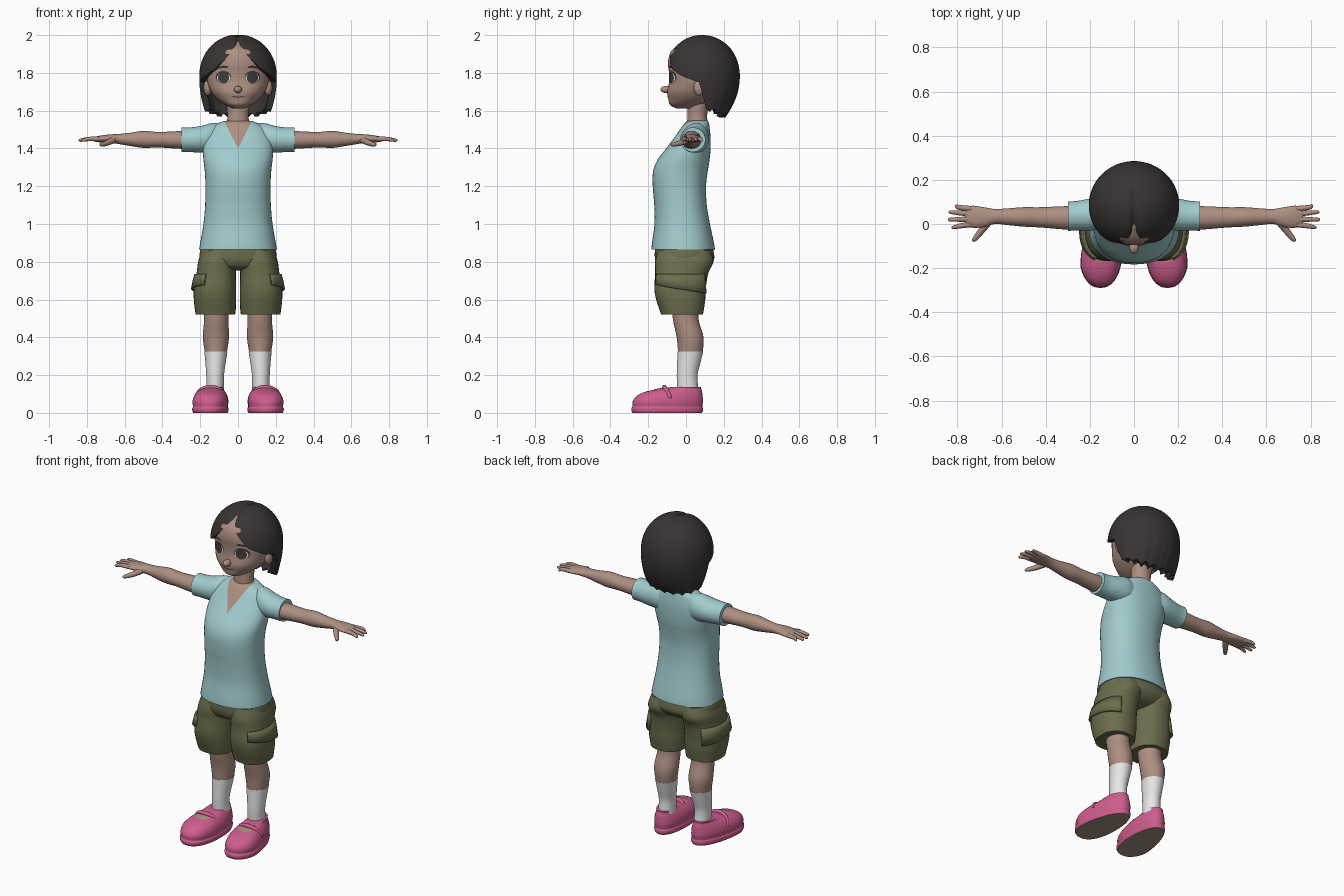
import bpy, bmesh, math
from mathutils import Vector
from mathutils.bvhtree import BVHTree

if "Cube" in bpy.data.objects:
    bpy.data.objects.remove(bpy.data.objects["Cube"])


def material(name, rgb):
    m = bpy.data.materials.new(name)
    m.diffuse_color = (*rgb, 1)
    m.use_nodes = True
    m.node_tree.nodes["Principled BSDF"].inputs["Base Color"].default_value = m.diffuse_color
    return m


SKIN = material("skin", (0.42, 0.275, 0.22))
HAIR = material("dark_hair", (0.04, 0.034, 0.034))
SHIRT = material("pale_teal", (0.36, 0.60, 0.62))
SHORTS = material("olive", (0.15, 0.155, 0.075))
WHITE = material("white", (0.8, 0.8, 0.8))
PINK = material("pink", (0.62, 0.11, 0.27))
SOLE = material("sole_tan", (0.36, 0.27, 0.22))
IRIS = material("dark_iris", (0.05, 0.045, 0.045))
LIP = material("lip_brown", (0.16, 0.075, 0.065))


def make(name, verts, faces, mats, mirror=False, fix=True):
    me = bpy.data.meshes.new(name)
    me.from_pydata([tuple(v) for v in verts], [], faces)
    bm = bmesh.new()
    bm.from_mesh(me)
    if fix:
        bmesh.ops.recalc_face_normals(bm, faces=bm.faces)
    bm.to_mesh(me)
    bm.free()
    me.shade_smooth()
    me.set_sharp_from_angle(angle=math.radians(45))
    for m in mats:
        me.materials.append(m)
    ob = bpy.data.objects.new(name, me)
    bpy.context.collection.objects.link(ob)
    if mirror:
        ob.modifiers.new("mirror", 'MIRROR')
    return ob


def spline(keys, sub):
    """Smooth interpolation through tuples of numbers."""
    out = []
    for i in range(len(keys) - 1):
        p0, p1 = keys[max(i - 1, 0)], keys[i]
        p2, p3 = keys[i + 1], keys[min(i + 2, len(keys) - 1)]
        for j in range(sub):
            t = j / sub
            out.append(tuple(0.5 * (2 * b + (c - a) * t + (2 * a - 5 * b + 4 * c - d) * t * t
                                    + (3 * b - a - 3 * c + d) * t ** 3)
                             for a, b, c, d in zip(p0, p1, p2, p3)))
    return out + [tuple(keys[-1])]


def around(a, p=2):
    c, s = math.cos(a), math.sin(a)
    return (math.copysign(abs(c) ** (2 / p), c), math.copysign(abs(s) ** (2 / p), s))


def skin_rows(rows):
    """Faces joining closed rows, with a cap at both ends."""
    n = len(rows[0])
    faces = [(r * n + i, r * n + (i + 1) % n, (r + 1) * n + (i + 1) % n, (r + 1) * n + i)
             for r in range(len(rows) - 1) for i in range(n)]
    faces.append(tuple(range(n)))
    faces.append(tuple(range((len(rows) - 1) * n, len(rows) * n)))
    return [v for r in rows for v in r], faces


def loft(name, keys, mats, axis='z', n=32, sub=4, p=2, mirror=False, warp=None):
    """Keys: position along the axis, two centre values, two radii."""
    rows = []
    for t, c1, c2, r1, r2 in spline(keys, sub):
        row = []
        for i in range(n):
            u, v = around(2 * math.pi * i / n, p)
            a, b = c1 + r1 * u, c2 + r2 * v
            q = {'z': (a, b, t), 'x': (t, a, b), 'y': (a, t, b)}[axis]
            row.append(warp(*q) if warp else q)
        rows.append(row)
    return make(name, *skin_rows(rows), mats, mirror)


def fb(z, front, back, rx, x=0):
    return (z, x, (front + back) / 2, rx, (back - front) / 2)


def tube(name, pts, mat, n=12, mirror=True):
    """Points: x, y, z, radius; rounded at both ends."""
    pts = spline(pts, 5)
    P = [Vector(q[:3]) for q in pts]
    rows = []
    for i, q in enumerate(pts):
        d = (P[min(i + 1, len(P) - 1)] - P[max(i - 1, 0)]).normalized()
        side = d.cross(Vector((0, 0, 1))).normalized()
        up = side.cross(d)
        ends = {0: [(-.8, .5), (0, 1)], len(P) - 1: [(0, 1), (.8, .5)]}
        for push, f in ends.get(i, [(0, 1)]):
            rows.append([P[i] + q[3] * (d * push + f * (side * math.cos(a) + up * math.sin(a)))
                         for a in (2 * math.pi * k / n for k in range(n))])
    return make(name, *skin_rows(rows), [mat], mirror)


def blob(name, c, r, mat, mirror=False):
    keys = [(c[2] + r[2] * math.sin(a), c[0], c[1], r[0] * math.cos(a), r[1] * math.cos(a))
            for a in (math.radians(-88 + 176 * k / 12) for k in range(13))]
    return loft(name, keys, [mat], n=20, sub=1, mirror=mirror)


def plate(name, target, c, r, mat, lift, tilt=0, bend=0, down=False, mirror=True):
    """Thin oval laid on the target, seen from the front or from above."""
    me = target.data
    tree = BVHTree.FromPolygons([v.co for v in me.vertices], [q.vertices for q in me.polygons])
    d = Vector((0, 0, -1)) if down else Vector((0, 1, 0))
    n, verts, faces = 24, [], []
    for k in (0.02, 0.35, 0.7, 1):
        for i in range(n):
            a = 2 * math.pi * i / n
            u, v = k * math.cos(a), k * math.sin(a)
            x, w = c[0] + r[0] * u, c[1] + r[1] * v + tilt * u + bend * u * u
            o = Vector((x, w, 1)) if down else Vector((x, -1, w))
            hit = tree.ray_cast(o, d)[0]
            verts.append((hit if hit else o + d * 0.9) - d * lift)
    for k in range(3):
        for i in range(n):
            j = (i + 1) % n
            faces.append((k * n + i, (k + 1) * n + i, (k + 1) * n + j, k * n + j))
    faces.append(tuple(range(n)))
    return make(name, verts, faces, [mat], mirror, fix=False)


# Head, neck, nose and ears
head = loft("head", [fb(1.612, -.05, .06, .03), fb(1.63, -.085, .1, .068), fb(1.66, -.093, .15, .11),
                     fb(1.70, -.1, .18, .142), fb(1.75, -.09, .2, .162), fb(1.80, -.09, .22, .168),
                     fb(1.86, -.095, .22, .16), fb(1.92, -.075, .2, .13), fb(1.965, -.01, .15, .06)],
            [SKIN], n=48, p=2.15)
loft("neck", [(1.44, 0, .055, .062, .055), (1.52, 0, .06, .06, .055), (1.58, 0, .06, .056, .052),
              (1.66, 0, .07, .065, .06)], [SKIN])
blob("nose", (0, -.105, 1.712), (.021, .03, .019), SKIN)
blob("ear", (.16, .07, 1.722), (.022, .03, .043), SKIN, True)

# Eyes, brows and mouth
plate("eye_lash", head, (.077, 1.777), (.041, .033), HAIR, .001)
plate("eye_white", head, (.076, 1.773), (.036, .028), WHITE, .003)
plate("iris", head, (.076, 1.774), (.03, .029), IRIS, .005)
plate("brow", head, (.08, 1.832), (.03, .006), HAIR, .003, tilt=-.003, bend=-.006)
plate("mouth", head, (0, 1.672), (.04, .004), LIP, .002, bend=.006, mirror=False)

# Hair: a dome whose lower edge frames the face and hangs behind the ears
HAIRLINE = [(0, 1.925), (15, 1.895), (37, 1.82), (60, 1.78), (86, 1.75), (93, 1.60), (140, 1.57), (181, 1.565)]


def hair_edge(deg):
    for (a, za), (b, zb) in zip(HAIRLINE, HAIRLINE[1:]):
        if deg <= b:
            z = za + (zb - za) * (deg - a) / (b - a)
            break
    return z + (.018 * abs(math.sin(math.radians(deg) * 9)) if deg > 93 else 0)


def hair_point(phi, t, inset):
    deg = abs(math.degrees(phi))
    z = 2.003 - (2.003 - hair_edge(deg)) * t ** 1.7
    u, d = max(0, (z - 1.78) / .223), max(0, (1.78 - z) / .22)
    dome = math.sqrt(max(0, 1 - u ** 2.1))
    ridge = 1 + .012 * d * math.sin(18 * abs(phi))
    rx = ((.205 - .04 * d * d) * dome - inset) * ridge
    back = ((.2 - .11 * d * d) * dome - inset) * ridge
    c = math.cos(phi)
    x = rx * math.sin(phi)
    y = .085 - c * (.2 * dome - inset if c > 0 else back) + .03 * d * d
    part = math.exp(-(x / .014) ** 2) * max(0, min(1, (.22 - y) / .1))
    return (x, y + (.012 * part if c > .7 else 0), z - .012 * part * u)


N = 144
steps = [(k / 28, 0) for k in range(1, 29)]
steps = [(.03, 0)] + steps + [(t, .035) for t in (1, .9, .8, .7, .6, .5)]
make("hair", *skin_rows([[hair_point(math.pi * (2 * i / N - 1), t, w) for i in range(N)]
                         for t, w in steps]), [HAIR])

# Shirt body with a V neck cut into the front faces
body = loft("shirt_body", [fb(.865, -.183, .153, .206), fb(.90, -.18, .148, .2), fb(1.0, -.167, .127, .183),
                           fb(1.1, -.168, .11, .174), fb(1.2, -.176, .106, .172), fb(1.28, -.174, .115, .176),
                           fb(1.34, -.15, .125, .183), fb(1.40, -.105, .13, .186), fb(1.46, -.06, .13, .177),
                           fb(1.51, -.025, .125, .145), fb(1.54, 0, .12, .09), fb(1.548, .02, .11, .05)],
            [SHIRT, SKIN], n=48, sub=5, p=2.25)
bm = bmesh.new()
bm.from_mesh(body.data)
for s in (-1, 1):
    bmesh.ops.bisect_plane(bm, geom=bm.verts[:] + bm.edges[:] + bm.faces[:],
                           plane_co=(0, 0, 1.4), plane_no=(2 * s, 0, -1), dist=1e-5)
for f in bm.faces:
    m = f.calc_center_median()
    f.material_index = int(m.z > 1.4 + 2 * abs(m.x) and m.y < .06)
bm.to_mesh(body.data)
bm.free()
loft("sleeve", [(.09, .06, 1.455, .055, .078), (.14, .052, 1.455, .07, .079), (.2, .042, 1.448, .073, .07),
                (.26, .037, 1.446, .067, .065), (.3, .036, 1.446, .067, .065)], [SHIRT], 'x', mirror=True)

# Arms and hands
loft("arm", [(.2, .03, 1.445, .05, .047), (.3, .028, 1.445, .053, .047), (.42, .03, 1.446, .046, .041),
             (.5, .032, 1.448, .044, .045), (.57, .033, 1.448, .038, .035), (.63, .034, 1.45, .034, .027),
             (.68, .031, 1.452, .045, .022), (.73, .033, 1.45, .05, .018), (.765, .035, 1.448, .042, .011)],
     [SKIN], 'x', mirror=True)
for label, y0, x1, y1 in (("little", .069, .805, .081), ("ring", .046, .833, .054),
                          ("middle", .022, .837, .02), ("index", -.002, .82, -.016)):
    tube(label + "_finger", [(.74, y0, 1.45, .013), (.79, (y0 + y1) / 2, 1.45, .011), (x1, y1, 1.443, .008)], SKIN)
tube("thumb", [(.66, .01, 1.445, .018), (.695, -.035, 1.428, .015), (.725, -.072, 1.42, .01)], SKIN)

# Shorts with side pocket flaps
loft("shorts_seat", [fb(.755, -.09, .06, .08), fb(.77, -.14, .11, .17), fb(.81, -.163, .148, .203),
                     fb(.86, -.165, .145, .2), fb(.90, -.16, .135, .185)], [SHORTS], n=40, p=2.3)
loft("shorts_leg", [fb(.86, -.15, .13, .09, .1), fb(.80, -.164, .145, .102, .109), fb(.74, -.163, .118, .104, .115),
                    fb(.66, -.168, .105, .112, .122), fb(.60, -.158, .102, .112, .122),
                    fb(.545, -.14, .094, .108, .12), fb(.52, -.132, .09, .104, .12)], [SHORTS], p=2.3, mirror=True)
verts, cols, zs = [], 17, (.735, .70, .655)
for k, z in enumerate(zs):
    for i in range(cols):
        a = math.radians(-65 + 130 * i / (cols - 1))
        u, v = around(a, 2.3)
        verts.append((.12 + (.105 + .009 * k) * u, -.028 + (.137 + .003 * k) * v, z - .025 * math.sin(a) * k / 2))
flap = make("pocket_flap", verts, [(r * cols + i, r * cols + i + 1, (r + 1) * cols + i + 1, (r + 1) * cols + i)
                                   for r in range(2) for i in range(cols - 1)], [SHORTS])
sol = flap.modifiers.new("thickness", 'SOLIDIFY')
sol.thickness, sol.offset = .012, 0
flap.modifiers.new("mirror", 'MIRROR')

# Legs and socks
loft("leg", [(.6, .115, 0, .068, .075), (.5, .115, -.002, .064, .068), (.4, .117, .022, .069, .071),
             (.32, .117, .023, .058, .065)], [SKIN], mirror=True)
loft("sock", [(.325, .117, .023, .061, .068), (.26, .119, .014, .053, .061), (.2, .121, .006, .047, .055),
              (.14, .121, .008, .046, .056), (.09, .121, .01, .048, .058)], [WHITE], mirror=True)


# Shoes: narrower and set inward at the heel
def heel_taper(x, y, z):
    t = max(0, min(1, (y + .2) / .28))
    return (.152 - .028 * t + x * (1 - .24 * t), y, z)


shoe = loft("shoe", [fb(0, -.283, .084, .095), fb(.012, -.289, .09, .1), fb(.026, -.289, .09, .1),
                     fb(.034, -.283, .086, .096), fb(.06, -.283, .09, .1), fb(.088, -.262, .088, .094),
                     fb(.112, -.215, .085, .08), fb(.128, -.135, .08, .065), fb(.138, -.07, .078, .062)],
            [PINK, SOLE], n=40, p=2.3, mirror=True, warp=heel_taper)
for f in shoe.data.polygons:
    f.material_index = int(f.normal.z < -.9 and f.center.z < .005)
plate("shoe_opening", shoe, (.145, -.152), (.048, .022), SKIN, .003, bend=.012, down=True)
tube("shoe_strap", [(.07, -.085, .085, .011), (.095, -.105, .122, .012), (.143, -.115, .135, .013),
                    (.195, -.105, .122, .012), (.222, -.085, .085, .011)], PINK)
